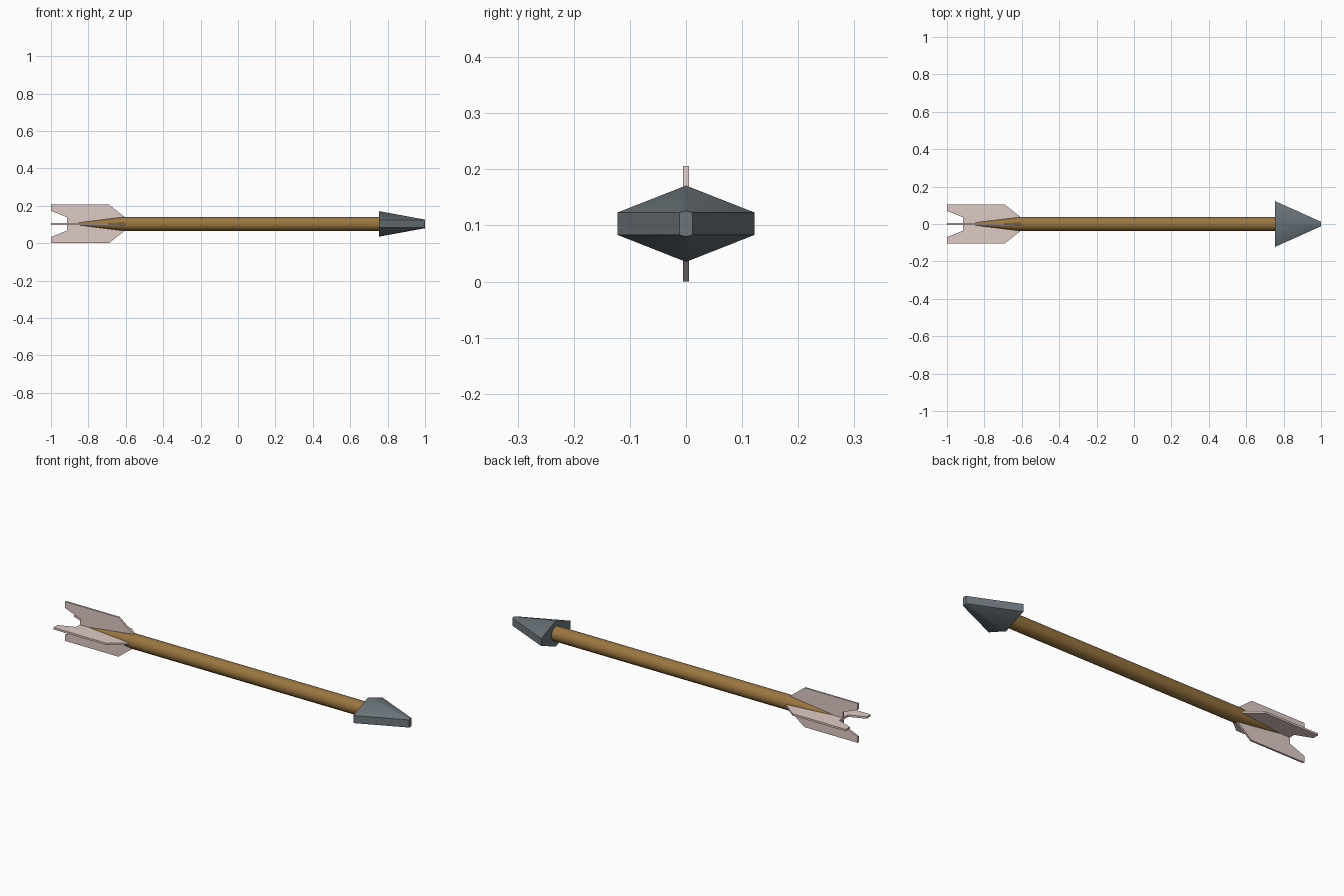
import bpy, bmesh, math

if "Cube" in bpy.data.objects:
    bpy.data.objects.remove(bpy.data.objects["Cube"])

CZ = 0.103  # height of the arrow's axis


def material(name, rgb):
    m = bpy.data.materials.new(name)
    m.diffuse_color = (*rgb, 1)
    m.use_nodes = True
    m.node_tree.nodes["Principled BSDF"].inputs["Base Color"].default_value = m.diffuse_color
    return m


def finish(bm, name, mat, angle=None):
    bmesh.ops.recalc_face_normals(bm, faces=bm.faces)
    me = bpy.data.meshes.new(name)
    bm.to_mesh(me)
    bm.free()
    ob = bpy.data.objects.new(name, me)
    bpy.context.collection.objects.link(ob)
    ob.location.z = CZ
    me.materials.append(mat)
    if angle:
        bpy.ops.object.select_all(action='DESELECT')
        ob.select_set(True)
        bpy.context.view_layer.objects.active = ob
        bpy.ops.object.shade_smooth_by_angle(angle=math.radians(angle))
    return ob


def loft(sections, name, mat, angle):
    """Skin a list of equal-length point rings and cap both ends."""
    bm = bmesh.new()
    rings = [[bm.verts.new(p) for p in s] for s in sections]
    n = len(rings[0])
    for a, b in zip(rings, rings[1:]):
        for i in range(n):
            j = (i + 1) % n
            bm.faces.new((a[i], a[j], b[j], b[i]))
    bm.faces.new(rings[0])
    bm.faces.new(rings[-1])
    return finish(bm, name, mat, angle)


wood = material("wood", (0.32, 0.18, 0.05))
steel = material("steel", (0.15, 0.18, 0.20))
feather = material("feather", (0.74, 0.60, 0.56))

# Shaft: round rod with a long taper at the tail
def circle(x, r, n=16):
    return [(x, r * math.cos(2 * math.pi * i / n), r * math.sin(2 * math.pi * i / n))
            for i in range(n)]

loft([circle(-0.885, 0.004), circle(-0.61, 0.038), circle(0.77, 0.038)],
     "shaft", wood, 40)

# Arrowhead: flattened hexagon narrowing to a blunt vertical edge
def hexagon(x, w, peak, edge=0.02):
    return [(x, w, -edge), (x, w, edge), (x, 0, peak),
            (x, -w, edge), (x, -w, -edge), (x, 0, -peak)]

loft([hexagon(0.755, 0.122, 0.068), hexagon(1.0, 0.012, 0.023)],
     "arrowhead", steel, 50)

# Fletching: two crossed notched plates
half = [(-0.915, 0.036), (-1.0, 0.07), (-1.0, 0.103), (-0.69, 0.103), (-0.605, 0.036)]
outline = half + [(x, -h) for x, h in reversed(half)]
T = 0.005
for name, turn in (("upright_fletching", 0), ("flat_fletching", math.pi / 2)):
    bm = bmesh.new()
    face = bm.faces.new([bm.verts.new((x, -T, h)) for x, h in outline])
    ext = bmesh.ops.extrude_face_region(bm, geom=[face])
    bmesh.ops.translate(bm, vec=(0, 2 * T, 0),
                        verts=[v for v in ext["geom"] if isinstance(v, bmesh.types.BMVert)])
    finish(bm, name, feather).rotation_euler.x = turn
